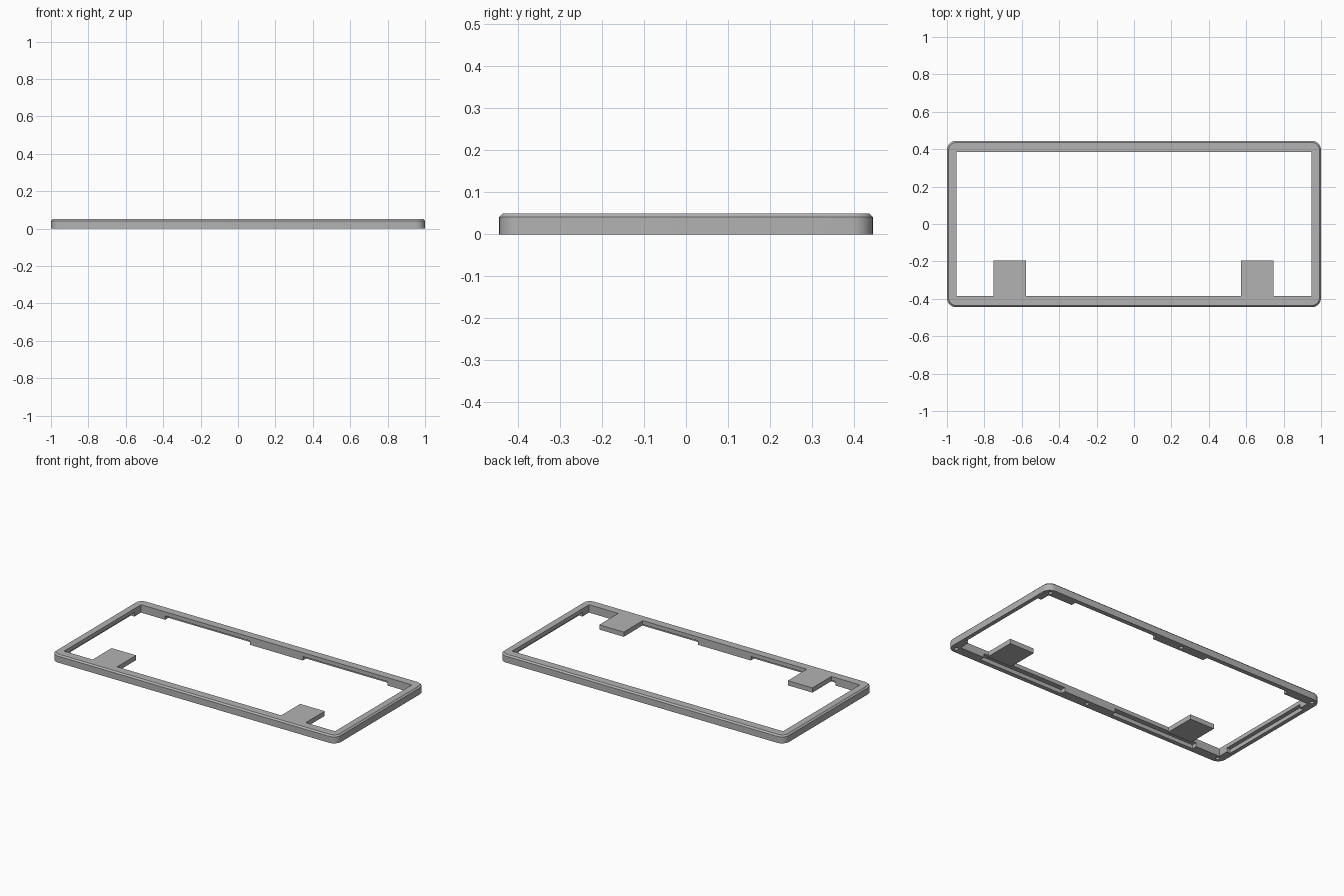
import bpy
import bmesh
from math import cos, sin, pi

cube = bpy.data.objects.get("Cube")
if cube:
    bpy.data.objects.remove(cube, do_unlink=True)

HX, HY, TOP = 1.0, 0.445, 0.05        # outer half sizes and height
IX, IY = 0.95, 0.385                  # opening half sizes
RADIUS, CHAMFER = 0.05, 0.009
RECESS_TOP, TAB_BOTTOM = 0.025, 0.02

grey = bpy.data.materials.new("plain grey")
grey.use_nodes = True
colour = (0.45, 0.45, 0.45, 1)
grey.diffuse_color = colour
grey.node_tree.nodes["Principled BSDF"].inputs["Base Color"].default_value = colour


def make_object(name, bm):
    bmesh.ops.recalc_face_normals(bm, faces=bm.faces[:])
    mesh = bpy.data.meshes.new(name)
    bm.to_mesh(mesh)
    bm.free()
    mesh.materials.append(grey)
    obj = bpy.data.objects.new(name, mesh)
    bpy.context.collection.objects.link(obj)
    return obj


def rounded_ring(bm, inset, z, steps=8):
    r = RADIUS - inset
    verts = []
    for k, (sx, sy) in enumerate([(1, 1), (-1, 1), (-1, -1), (1, -1)]):
        for i in range(steps + 1):
            a = (k + i / steps) * pi / 2
            verts.append(bm.verts.new((sx * (HX - RADIUS) + r * cos(a),
                                       sy * (HY - RADIUS) + r * sin(a), z)))
    return verts


def box(name, x0, x1, y0, y1, z0, z1):
    bm = bmesh.new()
    bmesh.ops.create_cube(bm, size=1)
    for v in bm.verts:
        v.co = (x1 if v.co.x > 0 else x0, y1 if v.co.y > 0 else y0,
                z1 if v.co.z > 0 else z0)
    return make_object(name, bm)


def screw_hole(x, y):
    bm = bmesh.new()
    bmesh.ops.create_cone(bm, cap_ends=True, segments=20, radius1=0.012,
                          radius2=0.012, depth=0.07)
    bmesh.ops.translate(bm, verts=bm.verts[:], vec=(x, y, 0))
    return make_object("screw_hole_cutter", bm)


def combine(target, other, operation):
    other.hide_render = True
    mod = target.modifiers.new(operation.lower(), 'BOOLEAN')
    mod.operation, mod.solver, mod.object = operation, 'EXACT', other
    bpy.context.view_layer.objects.active = target
    bpy.ops.object.modifier_apply(modifier=mod.name)
    bpy.data.objects.remove(other, do_unlink=True)


# Rounded plate with a chamfered top edge
bm = bmesh.new()
rings = [rounded_ring(bm, 0, 0), rounded_ring(bm, 0, TOP - CHAMFER),
         rounded_ring(bm, CHAMFER, TOP)]
for low, high in zip(rings, rings[1:]):
    for i in range(len(low)):
        j = (i + 1) % len(low)
        bm.faces.new((low[i], low[j], high[j], high[i]))
bm.faces.new(rings[0])
bm.faces.new(rings[-1])
frame = make_object("frame", bm)

# Rectangular opening
combine(frame, box("opening_cutter", -IX, IX, -IY, IY, -0.1, 0.2), 'DIFFERENCE')

# Recesses under the rails, open to the inside, leaving corner and middle blocks
for s in (-1, 1):
    ya, yb = sorted((s * 0.36, s * 0.417))
    for t in (-1, 1):
        xa, xb = sorted((t * 0.185, t * 0.78))
        combine(frame, box("recess_cutter", xa, xb, ya, yb, -0.1, RECESS_TOP), 'DIFFERENCE')
    xa, xb = sorted((s * 0.92, s * 0.975))
    combine(frame, box("recess_cutter", xa, xb, -0.32, 0.32, -0.1, RECESS_TOP), 'DIFFERENCE')

# Blind screw holes in the blocks
for x in (-0.96, 0, 0.96):
    for y in (-0.412, 0.412):
        combine(frame, screw_hole(x, y), 'DIFFERENCE')

# Two tabs reaching inward from the front rail
for x0, x1 in ((-0.75, -0.578), (0.573, 0.745)):
    combine(frame, box("tab", x0, x1, -IY - 0.008, -0.195, TAB_BOTTOM, TOP), 'UNION')

# Smooth the rounded corners, keep other edges sharp
bpy.ops.object.select_all(action='DESELECT')
frame.select_set(True)
bpy.context.view_layer.objects.active = frame
bpy.ops.object.shade_smooth_by_angle(angle=pi / 6)
